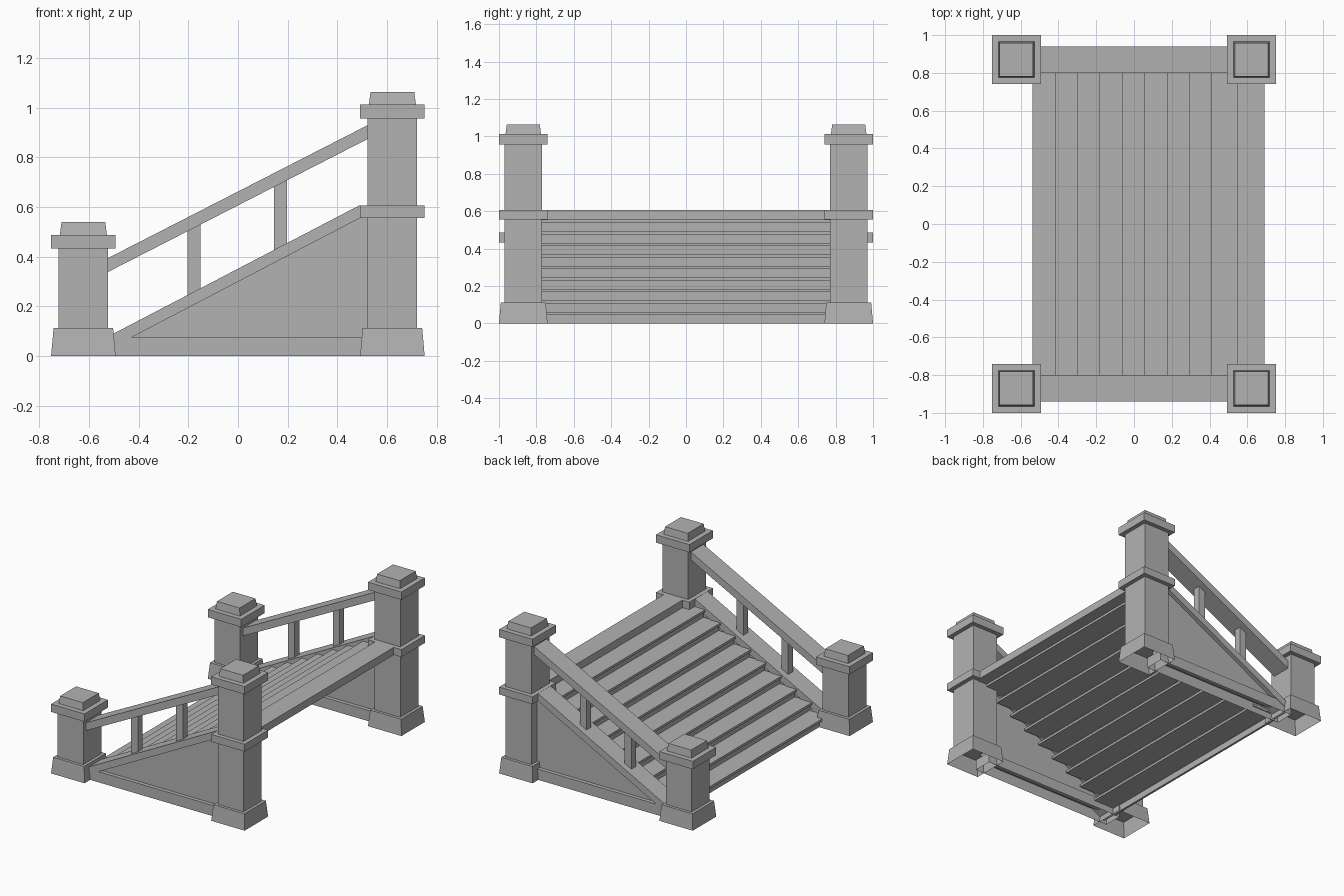
import bpy, bmesh

if "Cube" in bpy.data.objects:
    bpy.data.objects.remove(bpy.data.objects["Cube"])

PY = 0.87          # y of the posts and side walls
SLOPE = 0.5225

grey = bpy.data.materials.new("dark_grey")
grey.diffuse_color = (0.45, 0.45, 0.45, 1)
grey.use_nodes = True
grey.node_tree.nodes["Principled BSDF"].inputs["Base Color"].default_value = grey.diffuse_color


def make(name, bm, mirror=False):
    bmesh.ops.recalc_face_normals(bm, faces=bm.faces)
    me = bpy.data.meshes.new(name)
    bm.to_mesh(me)
    bm.free()
    me.materials.append(grey)
    ob = bpy.data.objects.new(name, me)
    bpy.context.collection.objects.link(ob)
    if mirror:
        m = ob.modifiers.new("mirror", 'MIRROR')
        m.use_axis = (False, True, False)
    return ob


def stack(bm, x, y, rings, bottom=True):
    """Square tower through (half width, z) rings."""
    loops = [[bm.verts.new((x + sx * h, y + sy * h, z))
              for sx, sy in ((-1, -1), (1, -1), (1, 1), (-1, 1))] for h, z in rings]
    for a, b in zip(loops, loops[1:]):
        for i in range(4):
            j = (i + 1) % 4
            bm.faces.new((a[i], a[j], b[j], b[i]))
    bm.faces.new(loops[-1])
    if bottom:
        bm.faces.new(loops[0][::-1])


def prism(name, profile, y0, y1, mirror=True, open_bottom=False):
    """Extrude an xz profile from y0 to y1."""
    bm = bmesh.new()
    f = bm.faces.new([bm.verts.new((x, y0, z)) for x, z in profile])
    ext = bmesh.ops.extrude_face_region(bm, geom=[f])
    verts = [v for v in ext['geom'] if isinstance(v, bmesh.types.BMVert)]
    bmesh.ops.translate(bm, verts=verts, vec=(0, y1 - y0, 0))
    # the extrusion may drop the starting cap, so make sure both ends are closed
    bmesh.ops.holes_fill(bm, edges=bm.edges, sides=0)
    bmesh.ops.recalc_face_normals(bm, faces=bm.faces)
    if open_bottom:
        low = [f for f in bm.faces if all(v.co.z < 1e-4 for v in f.verts)]
        bmesh.ops.delete(bm, geom=low, context='FACES')
    return make(name, bm, mirror)


def rect(x0, x1, z0, z1):
    return [(x0, z0), (x1, z0), (x1, z1), (x0, z1)]


# posts: hollow flared base, shaft, optional collar, cap
def post(name, x, cap_z, collar=False):
    bm = bmesh.new()
    stack(bm, x, PY, [(0.13, 0), (0.12, 0.112)], bottom=False)
    stack(bm, x, PY, [(0.10, 0.112), (0.10, cap_z)], bottom=False)
    if collar:
        stack(bm, x, PY, [(0.13, 0.555), (0.13, 0.607)])
    stack(bm, x, PY, [(0.13, cap_z), (0.13, cap_z + 0.055),
                      (0.095, cap_z + 0.055), (0.088, cap_z + 0.107)])
    make(name, bm, True)


post("lower_post", -0.623, 0.432)
post("upper_post", 0.622, 0.957, True)

# side walls: open-bottomed ground curb, recessed panel, sloping stringer
prism("curb", rect(-0.55, 0.56, 0, 0.075), PY - 0.067, PY + 0.067, open_bottom=True)
prism("side_panel", [(-0.48, 0.06), (0.54, 0.06), (0.54, 0.585), (-0.48, 0.07)],
      PY - 0.04, PY + 0.04)
prism("stringer", [(-0.53, 0.022), (0.525, 0.573), (0.525, 0.606),
                   (0.488, 0.606), (-0.53, 0.075)], PY - 0.07, PY + 0.07)

# handrail and balusters
RS = 0.512
rail_top = [(-0.53, 0.391), (0.53, 0.391 + 1.06 * RS)]
prism("handrail", [(x, z - 0.056) for x, z in rail_top] + rail_top[::-1],
      PY - 0.07, PY + 0.07)
for i, x in enumerate((-0.177, 0.172)):
    ends = (x - 0.026, x + 0.026)
    low = [(a, 0.065 + (a + 0.53) * SLOPE) for a in ends]
    high = [(a, 0.345 + (a + 0.53) * RS) for a in ends]
    prism("baluster_%d" % (i + 1), low + high[::-1], PY - 0.026, PY + 0.026)

# steps: treads overhang their thin risers at the nose and at the back
N, RUN, RISE, TH = 9, 0.1185, 0.0615, 0.017
for k in range(N):
    nose, top = -0.537 + k * RUN, (k + 1) * RISE
    prism("tread_%d" % (k + 1), rect(nose, nose + RUN + 0.08, top - TH, top),
          -0.81, 0.81, False)
    prism("riser_%d" % (k + 1), rect(nose + 0.02, nose + 0.035, top - RISE, top - TH),
          -0.81, 0.81, False)

# top landing
prism("landing", rect(0.547, 0.692, 0.553, 0.607), -0.81, 0.81, False)
